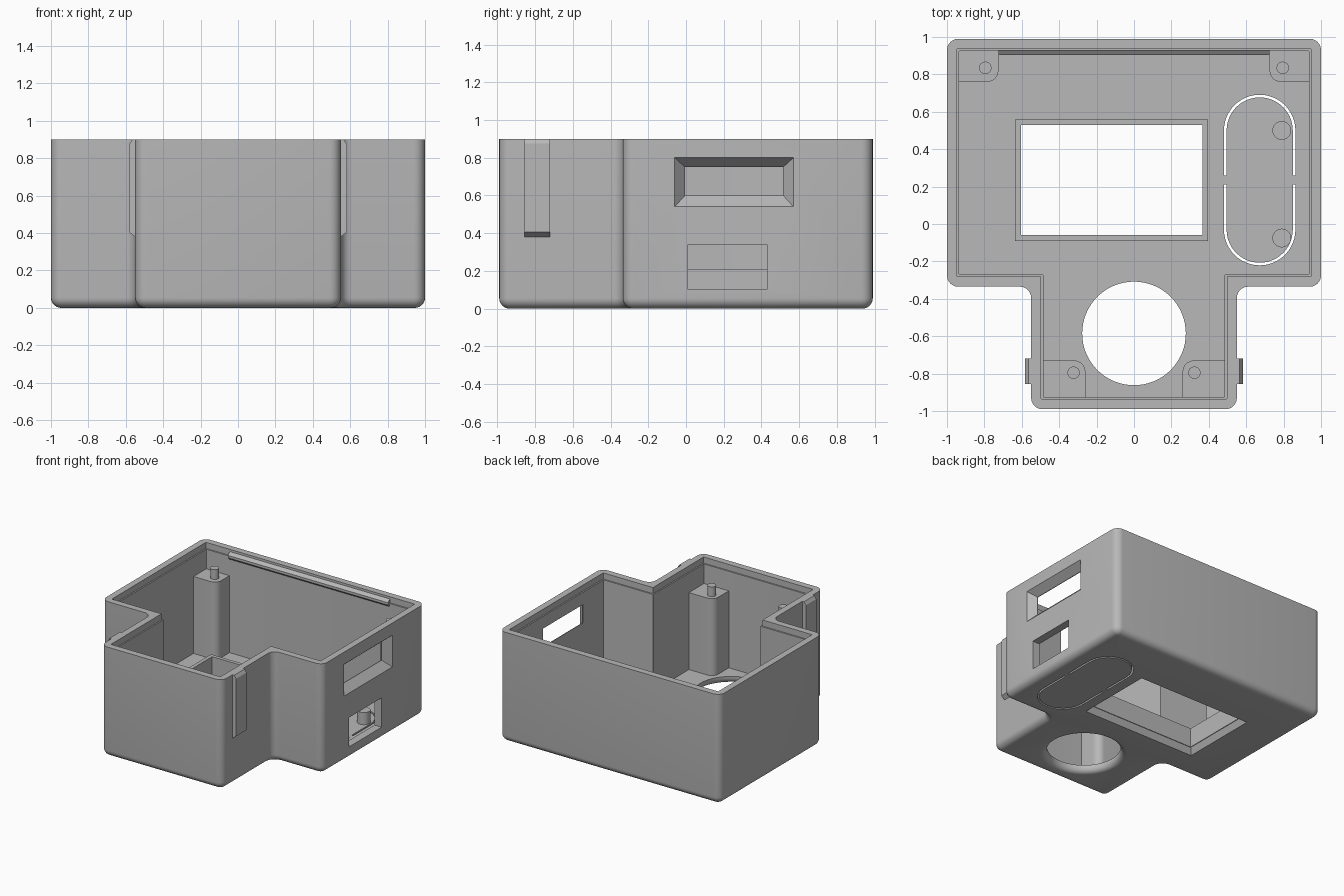
import bpy, bmesh
from math import sin, cos, pi
from mathutils import Vector

if "Cube" in bpy.data.objects:
    bpy.data.objects.remove(bpy.data.objects["Cube"])

grey = bpy.data.materials.new("matte_grey")
grey.use_nodes = True
grey.diffuse_color = (0.48, 0.48, 0.48, 1)
grey.node_tree.nodes["Principled BSDF"].inputs["Base Color"].default_value = grey.diffuse_color


def rounded(points, radii, seg=6):
    """Right-angled polygon with each corner replaced by an arc."""
    out = []
    pts = [Vector(p) for p in points]
    for i, p in enumerate(pts):
        r = radii[i]
        if r == 0:
            out.append(p)
            continue
        d_in = (p - pts[i - 1]).normalized()
        d_out = (pts[(i + 1) % len(pts)] - p).normalized()
        centre = p - r * d_in + r * d_out
        for k in range(seg + 1):
            t = k / seg * pi / 2
            out.append(centre + r * (d_in * sin(t) - d_out * cos(t)))
    return out


def at_z(outline, z):
    return [(p[0], p[1], z) for p in outline]


def rect(x0, x1, y0, y1):
    return [(x0, y0), (x1, y0), (x1, y1), (x0, y1)]


def circle(x, y, r, n=64):
    return [(x + r * cos(2 * pi * i / n), y + r * sin(2 * pi * i / n)) for i in range(n)]


def loft(name, rings, closed=False):
    """Skin equal-length rings; cap the ends or join last to first."""
    bm = bmesh.new()
    vs = [[bm.verts.new(p) for p in ring] for ring in rings]
    pairs = list(zip(vs, vs[1:])) + ([(vs[-1], vs[0])] if closed else [])
    for a, b in pairs:
        for i in range(len(a)):
            j = (i + 1) % len(a)
            bm.faces.new((a[i], a[j], b[j], b[i]))
    if not closed:
        bm.faces.new(vs[0])
        bm.faces.new(vs[-1])
    bmesh.ops.recalc_face_normals(bm, faces=bm.faces[:])
    mesh = bpy.data.meshes.new(name)
    bm.to_mesh(mesh)
    bm.free()
    mesh.materials.append(grey)
    ob = bpy.data.objects.new(name, mesh)
    bpy.context.collection.objects.link(ob)
    return ob


def smooth(ob):
    bpy.ops.object.select_all(action='DESELECT')
    ob.select_set(True)
    bpy.context.view_layer.objects.active = ob
    bpy.ops.object.shade_smooth_by_angle(angle=0.6)


def cut(target, cutter):
    cutter.hide_render = True
    bpy.context.view_layer.objects.active = target
    mod = target.modifiers.new("cut", 'BOOLEAN')
    mod.operation = 'DIFFERENCE'
    mod.solver = 'EXACT'
    mod.object = cutter
    bpy.ops.object.modifier_apply(modifier=mod.name)
    bpy.data.objects.remove(cutter)


TOP, FLOOR, BACK, STEP = 0.9, 0.06, 0.99, -0.335


def t_outline(d, convex, concave):
    """T-shaped plan, inset by d."""
    w, s, b, m, f = 1 - d, 0.55 - d, BACK - d, STEP + d, -BACK + d
    pts = [(-s, f), (s, f), (s, m), (w, m), (w, b), (-w, b), (-w, m), (-s, m)]
    radii = [concave if i in (2, 7) else convex for i in range(8)]
    return rounded(pts, radii)


# Open-topped shell: rounded bottom edge, walls, stepped rim, cavity
R = 0.055
rings = []
for k in range(7):
    t = k / 6 * pi / 2
    d = R * (1 - sin(t))
    rings.append(at_z(t_outline(d, 0.06 - d, 0.06 + d), R * (1 - cos(t))))
rings.append(at_z(t_outline(0, 0.06, 0.06), TOP))
for d, z in ((0.054, TOP), (0.054, 0.85), (0.065, 0.85), (0.065, FLOOR)):
    rings.append(at_z(t_outline(d, 0.004, 0.004), z))
case = loft("case_shell", rings)

# Display window with a chamfered outer mouth
wx0, wx1, wy0, wy1 = -0.605, 0.365, -0.06, 0.53
inner = rect(wx0, wx1, wy0, wy1)


def grown(g):
    return rect(wx0 - g, wx1 + g, wy0 - g, wy1 + g)


cut(case, loft("window_cutter", [at_z(grown(0.04), -0.02), at_z(grown(0.03), 0),
                                 at_z(inner, FLOOR), at_z(inner, 0.1)]))

# Round opening flared towards the underside
flare = 0.045
rings = [at_z(circle(0, -0.585, 0.277 + flare), -0.02)]
for k in range(7):
    t = k / 6 * pi / 2
    rings.append(at_z(circle(0, -0.585, 0.277 + flare * (1 - sin(t))), flare * (1 - cos(t))))
rings.append(at_z(circle(0, -0.585, 0.277), 0.1))
cut(case, loft("round_cutter", rings))

# Two U-shaped slits freeing the push buttons
bx, by = 0.672, 0.235
for side in (1, -1):
    slit = []
    for r, order in ((0.191, range(25)), (0.177, range(24, -1, -1))):
        arc = [(bx + r * cos(k * pi / 24), by + side * (0.265 + r * sin(k * pi / 24))) for k in order]
        foot = by + side * 0.024
        slit += [(arc[0][0], foot)] + arc + [(arc[-1][0], foot)]
    cut(case, loft("slit_cutter", [at_z(slit, -0.05), at_z(slit, 0.12)]))


# Side openings in the +x wall
def side_ring(x, y0, y1, z0, z1):
    return [(x, y, z) for y, z in rect(y0, y1, z0, z1)]


cut(case, loft("socket_cutter", [side_ring(1.02, -0.08, 0.59, 0.52, 0.82),
                                 side_ring(1.0, -0.06, 0.57, 0.54, 0.80),
                                 side_ring(0.94, -0.005, 0.515, 0.60, 0.75),
                                 side_ring(0.9, -0.005, 0.515, 0.60, 0.75)]))
cut(case, loft("port_cutter", [side_ring(1.1, 0.01, 0.43, 0.10, 0.34),
                               side_ring(0.9, 0.01, 0.43, 0.10, 0.34)]))
smooth(case)

# Raised frame around the display window
loft("window_frame", [at_z(grown(0.03), 0.05), at_z(grown(0.03), 0.21),
                      at_z(inner, 0.21), at_z(inner, 0.05)], closed=True)


# Corner posts with locating pegs
def post(name, wall_x, free_x, wall_y, free_y, peg_x, peg_y):
    plan = rounded([(wall_x, wall_y), (free_x, wall_y), (free_x, free_y), (wall_x, free_y)],
                   [0, 0, 0.06, 0], 8)
    smooth(loft(name, [at_z(plan, 0.05), at_z(plan, 0.69)]))
    peg = circle(peg_x, peg_y, 0.033, 32)
    smooth(loft(name + "_peg", [at_z(peg, 0.68), at_z(peg, 0.77)]))


for s, side in ((1, "left"), (-1, "right")):
    post("back_post_" + side, s * 0.945, s * 0.725, 0.935, 0.76, s * 0.795, 0.835)
    post("front_post_" + side, s * 0.495, s * 0.26, -0.935, -0.73, s * 0.323, -0.795)

    # Outer clip strip on the narrow part
    profile = [(0.54, 0.38), (0.55, 0.38), (0.582, 0.405), (0.582, 0.875), (0.565, 0.9), (0.54, 0.9)]
    loft("clip_strip_" + side, [[(s * x, y, z) for x, z in profile] for y in (-0.855, -0.72)])

# Button actuator pegs
for y, place in ((0.5, "back"), (-0.075, "front")):
    smooth(loft("button_peg_" + place, [at_z(circle(0.79, y, 0.05, 32), z) for z in (0.05, 0.16)]))

# Snap rail along the inside of the back wall
rail = [(0.93, 0.82), (0.903, 0.845), (0.903, 0.865), (0.93, 0.885)]
loft("snap_rail", [[(x, y, z) for y, z in rail] for x in (-0.725, 0.725)])
